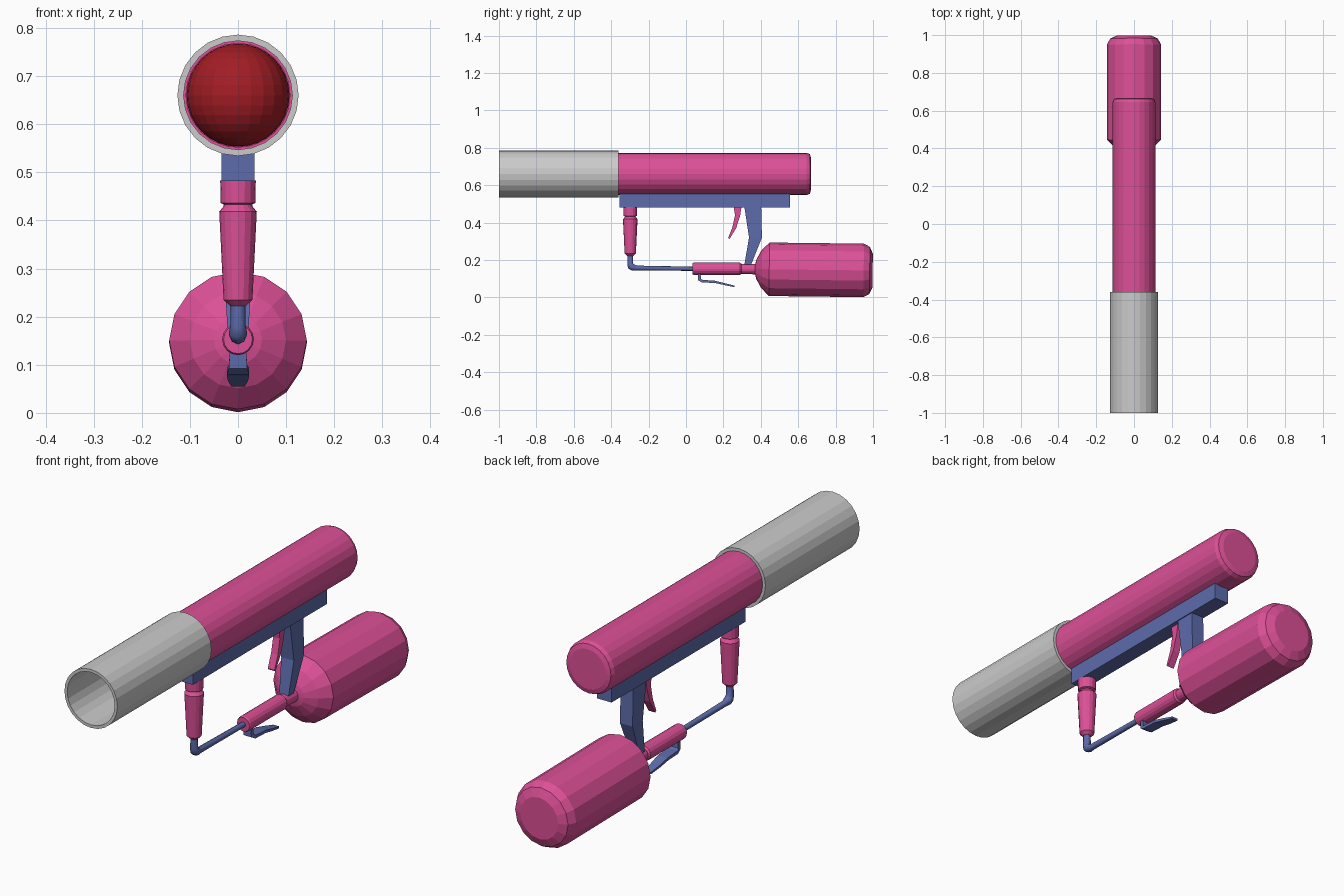
import bpy, bmesh, math

if "Cube" in bpy.data.objects:
    bpy.data.objects.remove(bpy.data.objects["Cube"])


def material(name, rgb):
    m = bpy.data.materials.new(name)
    m.diffuse_color = (*rgb, 1)
    m.use_nodes = True
    m.node_tree.nodes["Principled BSDF"].inputs["Base Color"].default_value = m.diffuse_color
    return m


PINK = material("pink", (0.72, 0.08, 0.31))
BLUE = material("blue", (0.11, 0.15, 0.41))
RED = material("red", (0.36, 0.012, 0.018))


def finish(name, bm, mat, loc=(0, 0, 0)):
    bmesh.ops.recalc_face_normals(bm, faces=bm.faces)
    me = bpy.data.meshes.new(name)
    bm.to_mesh(me)
    bm.free()
    ob = bpy.data.objects.new(name, me)
    ob.location = loc
    bpy.context.collection.objects.link(ob)
    if mat:
        me.materials.append(mat)
    return ob


def lathe(name, profile, sides, mat, loc, axis="Y", closed=False):
    """Turn (radius, distance) points about an axis; open ends get flat caps."""
    bm = bmesh.new()
    rings = []
    for r, t in profile:
        ring = []
        for i in range(sides):
            a = 2 * math.pi * i / sides
            u, v = r * math.cos(a), r * math.sin(a)
            ring.append(bm.verts.new((u, t, v) if axis == "Y" else (u, v, t)))
        rings.append(ring)
    pairs = list(zip(rings, rings[1:]))
    if closed:
        pairs.append((rings[-1], rings[0]))
    else:
        bm.faces.new(rings[0])
        bm.faces.new(rings[-1])
    for a, b in pairs:
        for i in range(sides):
            j = (i + 1) % sides
            bm.faces.new((a[i], a[j], b[j], b[i]))
    return finish(name, bm, mat, loc)


def loft(name, sections, mat):
    """Skin rectangles given as (y1, z1, y2, z2, half width)."""
    bm = bmesh.new()
    rings = [[bm.verts.new(p) for p in ((-w, y1, z1), (w, y1, z1), (w, y2, z2), (-w, y2, z2))]
             for y1, z1, y2, z2, w in sections]
    bm.faces.new(rings[0])
    bm.faces.new(rings[-1])
    for a, b in zip(rings, rings[1:]):
        for i in range(4):
            j = (i + 1) % 4
            bm.faces.new((a[i], a[j], b[j], b[i]))
    return finish(name, bm, mat)


# barrel, body tube with a front pocket, and the ball inside it
AXIS_Z = 0.66
lathe("barrel", [(0.113, -1), (0.126, -1), (0.126, -0.36), (0.113, -0.36)],
      24, None, (0, 0, AXIS_Z), closed=True)
lathe("body_tube", [(0.108, -0.12), (0.108, -0.36), (0.113, -0.36), (0.113, 0.645),
                    (0.106, 0.662), (0.086, 0.668)], 24, PINK, (0, 0, AXIS_Z))
bm = bmesh.new()
bmesh.ops.create_uvsphere(bm, u_segments=24, v_segments=16, radius=0.107)
finish("ball", bm, RED, (0, -0.24, AXIS_Z))

# rail, grip and trigger
loft("rail", [(-0.355, 0.482, -0.355, 0.553, 0.034), (0.555, 0.482, 0.555, 0.553, 0.034)], BLUE)
loft("grip", [(0.312, 0.485, 0.402, 0.485, 0.03), (0.337, 0.32, 0.406, 0.32, 0.03),
              (0.312, 0.175, 0.348, 0.175, 0.022)], BLUE)
loft("trigger", [(0.255, 0.485, 0.297, 0.485, 0.016), (0.262, 0.44, 0.289, 0.435, 0.016),
                 (0.248, 0.375, 0.268, 0.37, 0.016), (0.225, 0.318, 0.232, 0.311, 0.016)], PINK)

# front handle
lathe("front_handle", [(0.016, 0.222), (0.03, 0.235), (0.039, 0.418), (0.027, 0.433),
                       (0.036, 0.436), (0.037, 0.483)], 16, PINK, (0, -0.298, 0), "Z")

# bent feed pipe
path = [(-0.298, 0.23, 0.015), (-0.298, 0.18, 0.016), (-0.294, 0.167, 0.019),
        (-0.283, 0.16, 0.018), (-0.262, 0.157, 0.013), (0.06, 0.153, 0.011)]
cu = bpy.data.curves.new("feed_pipe", "CURVE")
cu.dimensions = "3D"
cu.bevel_depth = 1
cu.bevel_resolution = 2
cu.use_fill_caps = True
sp = cu.splines.new("POLY")
sp.points.add(len(path) - 1)
for p, (y, z, r) in zip(sp.points, path):
    p.co = (0, y, z, 1)
    p.radius = r
cu.materials.append(BLUE)
pipe = bpy.data.objects.new("feed_pipe", cu)
bpy.context.collection.objects.link(pipe)
bpy.context.view_layer.objects.active = pipe
pipe.select_set(True)
bpy.ops.object.convert(target="MESH")

# valve, its lever, and the tank
lathe("valve", [(0.03, 0.036), (0.033, 0.042), (0.033, 0.288), (0.027, 0.296)],
      16, PINK, (0, 0, 0.153))
loft("valve_lever", [(0.063, 0.13, 0.078, 0.13, 0.017), (0.064, 0.092, 0.08, 0.1, 0.019),
                     (0.085, 0.08, 0.088, 0.094, 0.023), (0.155, 0.077, 0.157, 0.089, 0.023),
                     (0.2, 0.067, 0.203, 0.077, 0.021), (0.258, 0.055, 0.26, 0.063, 0.014)], BLUE)
tank = lathe("tank", [(0.026, -0.11), (0.028, -0.03), (0.05, -0.025), (0.1, 0.002), (0.143, 0.045),
                      (0.143, 0.55), (0.126, 0.582), (0.09, 0.598)], 16, PINK, (0, 0.4, 0.151))
tank.rotation_euler.x = -0.012
